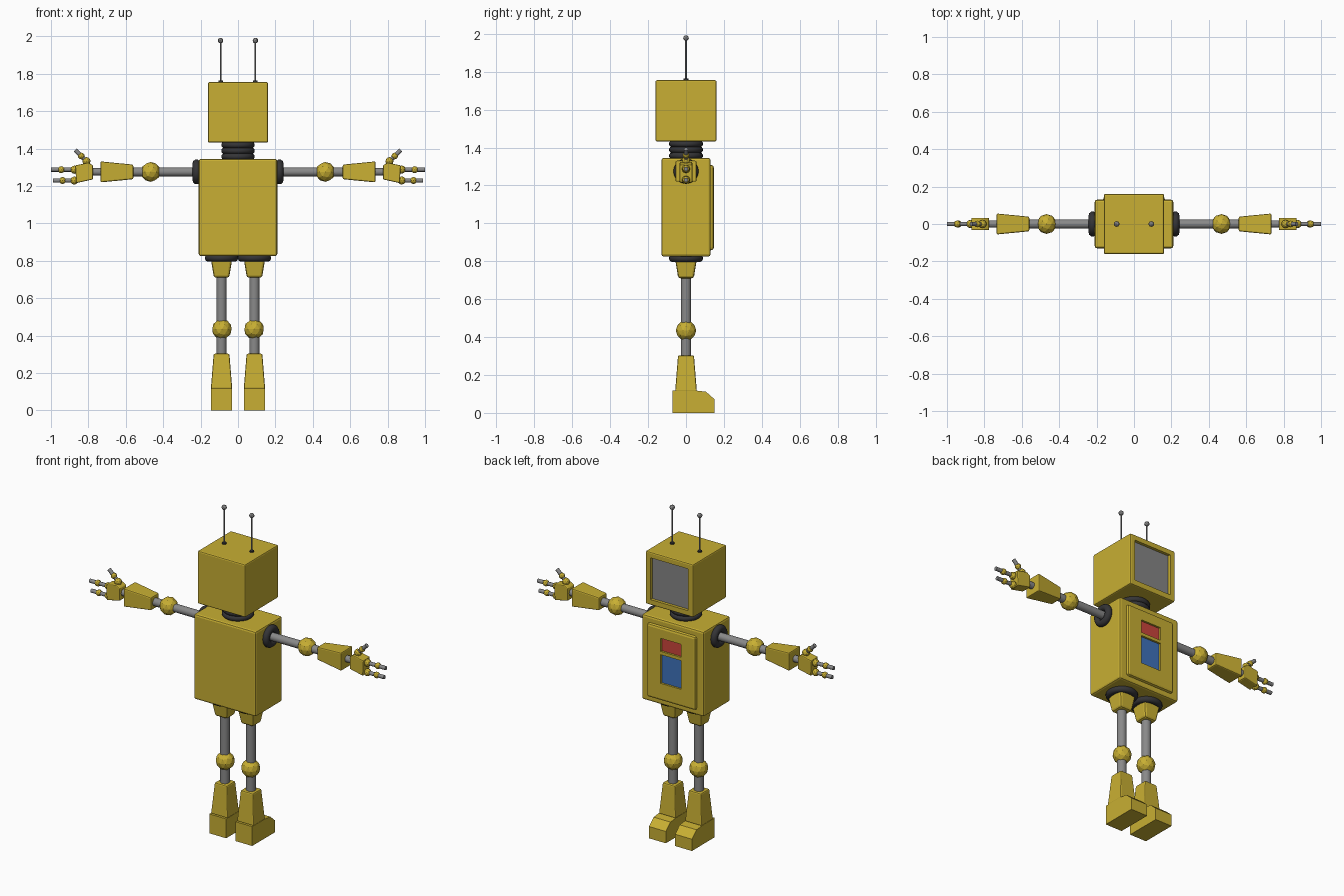
import bpy, bmesh, math
from mathutils import Vector, Matrix

if "Cube" in bpy.data.objects:
    bpy.data.objects.remove(bpy.data.objects["Cube"])


def material(name, rgb):
    m = bpy.data.materials.new(name)
    m.diffuse_color = (*rgb, 1)
    m.use_nodes = True
    m.node_tree.nodes["Principled BSDF"].inputs["Base Color"].default_value = m.diffuse_color
    return m


YELLOW = material("yellow paint", (0.58, 0.43, 0.033))
GRAY = material("gray metal", (0.25, 0.25, 0.25))
SCREEN = material("screen gray", (0.24, 0.24, 0.24))
DARK = material("dark rubber", (0.035, 0.035, 0.038))
RED = material("red display", (0.60, 0.06, 0.045))
BLUE = material("blue display", (0.05, 0.17, 0.50))


def finish(name, bm, mat, smooth=False, bevel=0.0):
    bmesh.ops.recalc_face_normals(bm, faces=bm.faces[:])
    me = bpy.data.meshes.new(name)
    bm.to_mesh(me)
    bm.free()
    me.materials.append(mat)
    ob = bpy.data.objects.new(name, me)
    bpy.context.collection.objects.link(ob)
    if smooth:
        bpy.ops.object.select_all(action='DESELECT')
        ob.select_set(True)
        bpy.context.view_layer.objects.active = ob
        bpy.ops.object.shade_smooth_by_angle(angle=math.radians(40))
    if bevel:
        mod = ob.modifiers.new("bevel", 'BEVEL')
        mod.width = bevel
        mod.segments = 2
        mod.limit_method = 'ANGLE'
    return ob


def box(name, lo, hi, mat, bevel=0.0):
    lo, hi = Vector(lo), Vector(hi)
    bm = bmesh.new()
    bmesh.ops.create_cube(bm, size=1)
    for v in bm.verts:
        v.co = (lo + hi) / 2 + v.co * (hi - lo)
    return finish(name, bm, mat, bevel=bevel)


def along(a, b):
    """Matrix placing local z from a to b."""
    a, b = Vector(a), Vector(b)
    return Matrix.Translation((a + b) / 2) @ (b - a).to_track_quat('Z', 'Y').to_matrix().to_4x4()


def rod(name, a, b, r, mat, sides=16):
    bm = bmesh.new()
    bmesh.ops.create_cone(bm, cap_ends=True, segments=sides, radius1=r, radius2=r,
                          depth=(Vector(b) - Vector(a)).length, matrix=along(a, b))
    return finish(name, bm, mat, smooth=True)


def taper(name, a, b, ra, rb, mat, bevel):
    """Square-section block, half width ra at a and rb at b."""
    bm = bmesh.new()
    bmesh.ops.create_cube(bm, size=2)
    half = (Vector(b) - Vector(a)).length / 2
    for v in bm.verts:
        r = ra if v.co.z < 0 else rb
        v.co = (v.co.x * r, v.co.y * r, v.co.z * half)
    bm.transform(along(a, b))
    return finish(name, bm, mat, bevel=bevel)


def ball(name, c, r, mat, sub=2):
    bm = bmesh.new()
    bmesh.ops.create_icosphere(bm, subdivisions=sub, radius=r, matrix=Matrix.Translation(c))
    return finish(name, bm, mat)


def ring(name, c, axis, major, minor, mat):
    """Torus around the given axis, spun from a circle."""
    bm = bmesh.new()
    rot = Matrix.Rotation(math.pi / 2, 4, 'X')
    bmesh.ops.create_circle(bm, segments=10, radius=minor,
                            matrix=Matrix.Translation((major, 0, 0)) @ rot)
    bmesh.ops.spin(bm, geom=bm.edges[:], cent=(0, 0, 0), axis=(0, 0, 1),
                   angle=math.tau, steps=28)
    bmesh.ops.remove_doubles(bm, verts=bm.verts[:], dist=1e-4)
    bm.transform(Matrix.Translation(c) @ Vector(axis).to_track_quat('Z', 'Y').to_matrix().to_4x4())
    return finish(name, bm, mat, smooth=True)


def prism(name, pts, x, half, mat, bevel=0.0, axis='X'):
    """Extruded outline: (y, z) along x, or (x, z) along y."""
    bm = bmesh.new()
    if axis == 'X':
        vs, step = [bm.verts.new((x - half, p, q)) for p, q in pts], (2 * half, 0, 0)
    else:
        vs, step = [bm.verts.new((p, x - half, q)) for p, q in pts], (0, 2 * half, 0)
    ext = bmesh.ops.extrude_face_region(bm, geom=[bm.faces.new(vs)])
    bm.faces.new(vs) if not any(set(f.verts) == set(vs) for f in bm.faces) else None
    bmesh.ops.translate(bm, vec=step, verts=[g for g in ext["geom"] if isinstance(g, bmesh.types.BMVert)])
    return finish(name, bm, mat, bevel=bevel)


def recess(ob, lo, hi):
    cut = box("recess_cutter", lo, hi, YELLOW)
    cut.hide_render = True
    cut.hide_viewport = True
    mod = ob.modifiers.new("recess", 'BOOLEAN')
    mod.operation = 'DIFFERENCE'
    mod.solver = 'EXACT'
    mod.object = cut


# Head with recessed screen
head = box("head", (-.161, -.161, 1.432), (.161, .161, 1.755), YELLOW, .008)
recess(head, (-.127, .14, 1.466), (.127, .2, 1.721))
box("face_screen", (-.127, .136, 1.466), (.127, .143, 1.721), SCREEN)

# Neck bellows
rod("neck_core", (0, 0, 1.33), (0, 0, 1.44), .075, DARK, 24)
for i in range(3):
    ring("neck_ring", (0, 0, 1.357 + i * .031), (0, 0, 1), .073, .017, DARK)

# Torso, chest panel and displays
box("torso", (-.21, -.13, .825), (.21, .13, 1.345), YELLOW, .012)
panel = box("chest_panel", (-.165, .11, .858), (.165, .147, 1.308), YELLOW, .014)
for name, z0, z1, mat in (("upper_display", 1.16, 1.24, RED), ("lower_display", .965, 1.14, BLUE)):
    recess(panel, (-.068, .132, z0), (.068, .2, z1))
    box(name, (-.068, .128, z0), (.068, .135, z1), mat)

ARM_Z = 1.275
for s, side in ((-1, "left"), (1, "right")):
    def P(x, z=ARM_Z):
        return (s * x, 0, z)

    # Antenna
    rod(side + "_antenna", P(.093, 1.75), P(.093, 1.975), .004, GRAY, 8)
    rod(side + "_antenna_base", P(.093, 1.75), P(.093, 1.763), .012, DARK, 12)
    ball(side + "_antenna_tip", P(.093, 1.977), .015, GRAY)

    # Arm
    ring(side + "_shoulder_ring", P(.222), (1, 0, 0), .046, .021, DARK)
    rod(side + "_shoulder_core", P(.2), P(.23), .045, DARK)
    rod(side + "_upper_arm", P(.2), P(.56), .024, GRAY)
    ball(side + "_elbow", P(.467), .053, YELLOW)
    taper(side + "_forearm", P(.56), P(.735), .039, .056, YELLOW, .007)
    rod(side + "_wrist", P(.72), P(.79), .02, GRAY)

    # Hand
    palm = [(.775, 1.235), (.865, 1.215), (.87, 1.31), (.845, 1.315), (.80, 1.325), (.775, 1.31)]
    prism(side + "_palm", [(s * x, z) for x, z in palm], 0, .033, YELLOW, .006, 'Y')
    for z, knuckle, tip in ((1.287, .945, 1.0), (1.229, .938, .99)):
        ball(side + "_finger_base", P(.875, z), .022, YELLOW)
        rod(side + "_finger", P(.86, z), P(tip, z), .0115, GRAY, 10)
        ball(side + "_finger_joint", P(knuckle, z), .019, YELLOW)
    ball(side + "_thumb_base", P(.81, 1.332), .022, YELLOW)
    rod(side + "_thumb", P(.81, 1.332), P(.871, 1.392), .0115, GRAY, 10)
    ball(side + "_thumb_joint", P(.838, 1.36), .018, YELLOW)

    # Leg
    ring(side + "_hip_ring", P(.088, .815), (0, 0, 1), .07, .02, DARK)
    rod(side + "_hip_core", P(.088, .80), P(.088, .83), .07, DARK, 24)
    taper(side + "_hip_socket", P(.088, .71), P(.088, .81), .041, .057, YELLOW, .012)
    rod(side + "_leg_rod", P(.088, .29), P(.088, .73), .027, GRAY)
    ball(side + "_knee", P(.086, .434), .054, YELLOW)
    taper(side + "_lower_leg", P(.088, .115), P(.088, .303), .057, .042, YELLOW, .007)
    foot = [(-.07, 0), (.15, 0), (.15, .072), (.105, .112), (.05, .118), (-.07, .118)]
    prism(side + "_foot", foot, s * .088, .057, YELLOW)
